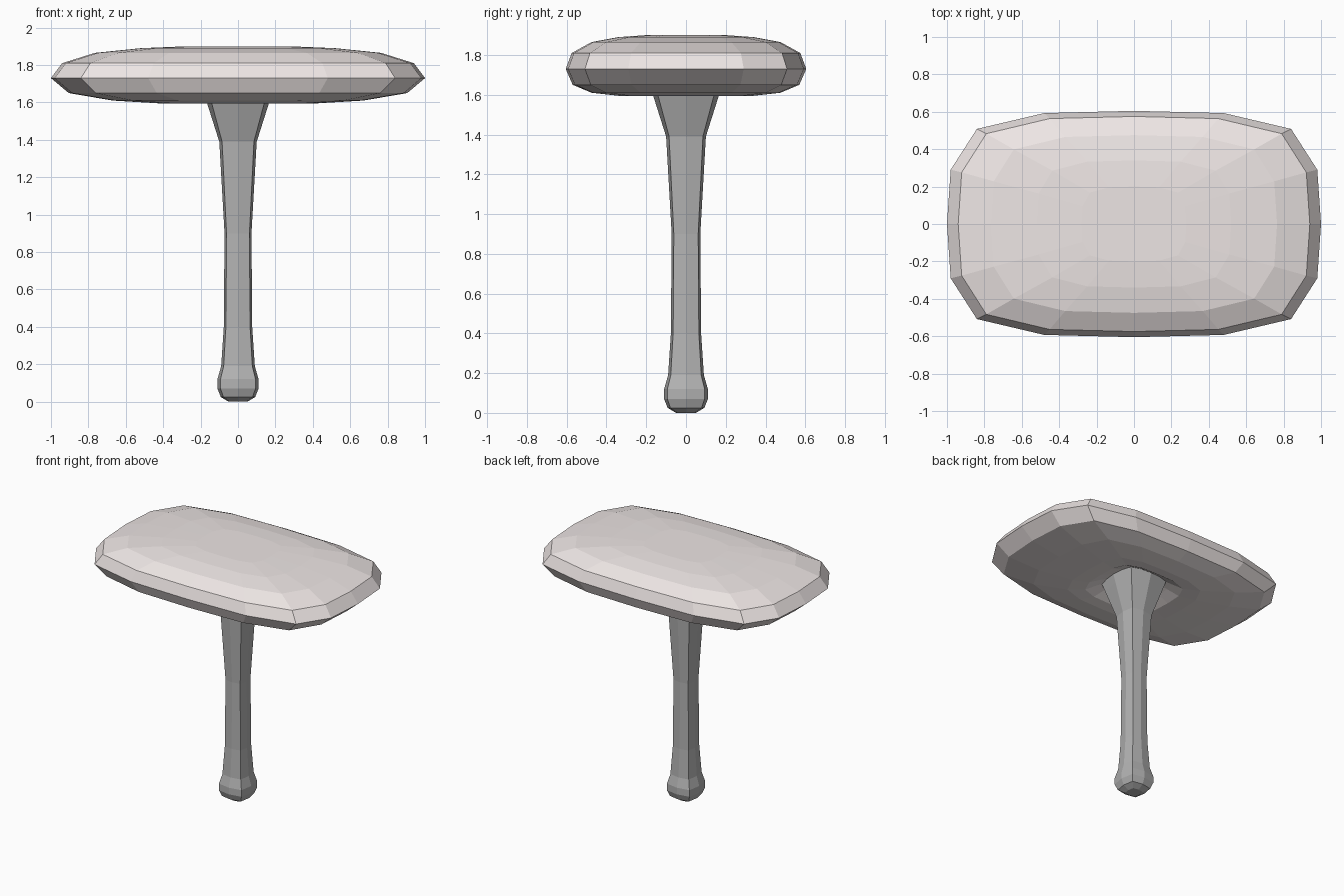
import bpy, bmesh

if "Cube" in bpy.data.objects:
    bpy.data.objects.remove(bpy.data.objects["Cube"])


def mirrored(quarter):
    """Full closed outline from a quarter running from +x to +y."""
    half = quarter + [(-x, y) for x, y in quarter[-2::-1]]
    return half + [(x, -y) for x, y in half[-2:0:-1]]


def blend(a, b, t):
    return [(p[0] + (q[0] - p[0]) * t, p[1] + (q[1] - p[1]) * t) for p, q in zip(a, b)]


def loft(name, rings, color):
    """Join stacked outlines [(points, z), ...] with flat faces and cap both ends."""
    bm = bmesh.new()
    loops = [[bm.verts.new((x, y, z)) for x, y in pts] for pts, z in rings]
    for a, b in zip(loops, loops[1:]):
        n = len(a)
        for i in range(n):
            j = (i + 1) % n
            bm.faces.new((a[i], a[j], b[j], b[i]))
    bm.faces.new(loops[0][::-1])
    bm.faces.new(loops[-1])
    bmesh.ops.recalc_face_normals(bm, faces=bm.faces)
    mesh = bpy.data.meshes.new(name)
    bm.to_mesh(mesh)
    bm.free()
    mat = bpy.data.materials.new(name + "_material")
    mat.diffuse_color = color
    mat.use_nodes = True
    mat.node_tree.nodes["Principled BSDF"].inputs["Base Color"].default_value = mat.diffuse_color
    mesh.materials.append(mat)
    obj = bpy.data.objects.new(name, mesh)
    bpy.context.collection.objects.link(obj)
    return obj


# Cap: rounded-rectangle outline, scaled per level, hollowed around the stem
outline = mirrored([(1, 0), (0.98, 0.48), (0.84, 0.84), (0.48, 0.98), (0, 1)])
levels = [
    (0.17, 0.17, 1.66), (0.22, 0.20, 1.64), (0.30, 0.26, 1.603),
    (0.42, 0.34, 1.595), (0.67, 0.475, 1.61), (0.905, 0.57, 1.65),
    (1.00, 0.605, 1.73), (0.94, 0.575, 1.81), (0.765, 0.475, 1.865),
    (0.52, 0.34, 1.89), (0.28, 0.20, 1.90),
]
loft("cap", [([(x * sx, y * sy) for x, y in outline], z) for sx, sy, z in levels],
     (0.85, 0.79, 0.78, 1))

# Stem: softened square section flaring under the cap, bulb at the foot
section = mirrored([(1, 0), (0.85, 0.85), (0, 1)])
profile = [
    (0.05, 0.0), (0.092, 0.025), (0.11, 0.07), (0.11, 0.12), (0.09, 0.19),
    (0.076, 0.40), (0.072, 0.90), (0.10, 1.39), (0.165, 1.595), (0.185, 1.66),
]
loft("stem", [([(x * r, y * r) for x, y in section], z) for r, z in profile],
     (0.45, 0.45, 0.45, 1))
